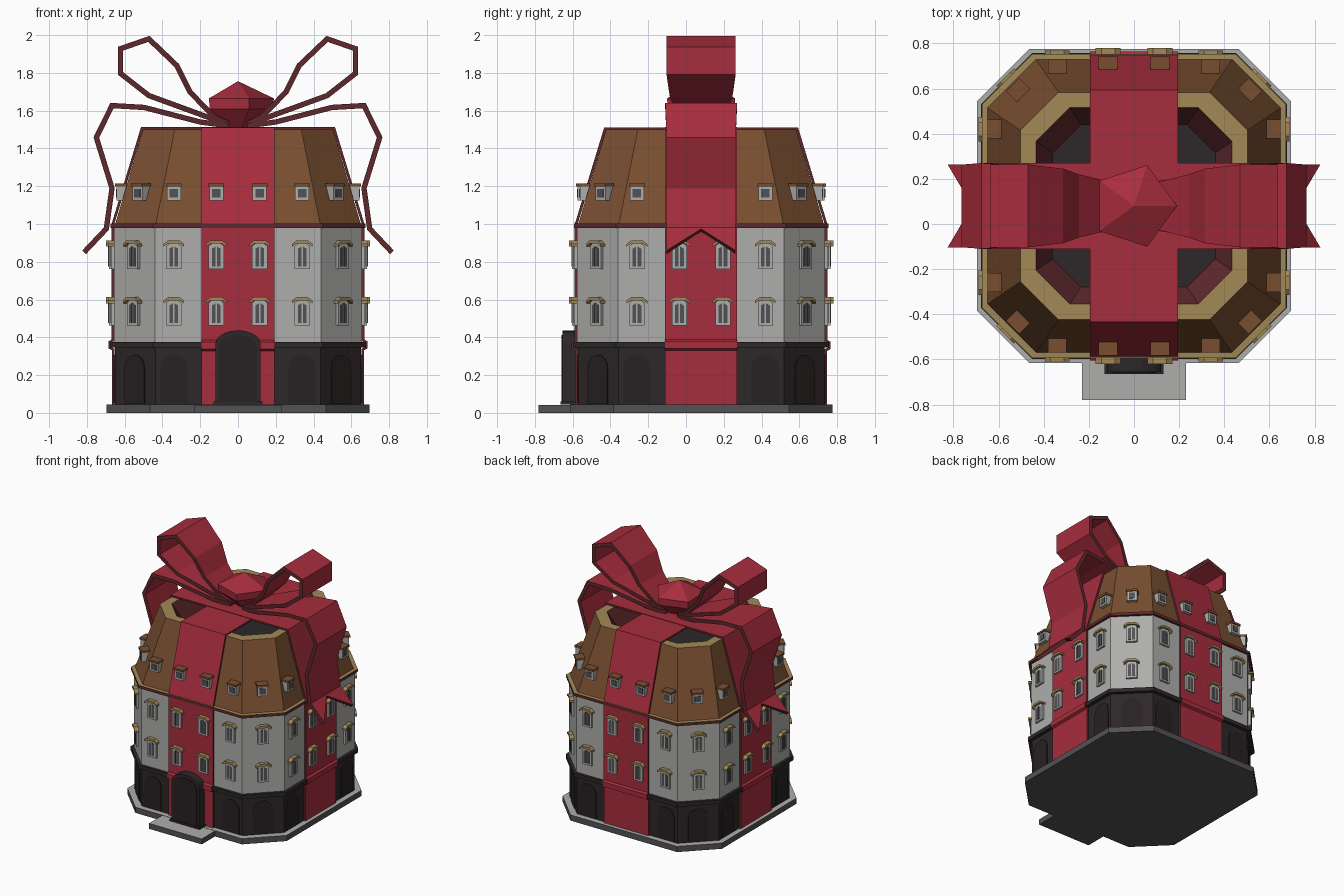
import bpy, bmesh, math
from mathutils import Vector

if "Cube" in bpy.data.objects:
    bpy.data.objects.remove(bpy.data.objects["Cube"])

CY = 0.08  # the building sits slightly behind the origin; the door step balances it


def material(name, r, g, b):
    m = bpy.data.materials.new(name)
    m.diffuse_color = (r, g, b, 1)
    m.use_nodes = True
    m.node_tree.nodes["Principled BSDF"].inputs["Base Color"].default_value = m.diffuse_color
    return m


RED = material("ribbon red", 0.39, 0.026, 0.047)
MAROON = material("maroon", 0.115, 0.022, 0.025)
WALL = material("pale grey", 0.42, 0.42, 0.41)
DARK = material("charcoal", 0.026, 0.020, 0.021)
NICHE = material("niche charcoal", 0.020, 0.015, 0.016)
GOLD = material("dull gold", 0.36, 0.25, 0.095)
BROWN = material("roof brown", 0.19, 0.078, 0.03)
GREY = material("dark grey", 0.085, 0.085, 0.09)


def finish(name, bm, mats):
    bmesh.ops.remove_doubles(bm, verts=bm.verts, dist=0.0005)
    bmesh.ops.recalc_face_normals(bm, faces=bm.faces)
    me = bpy.data.meshes.new(name)
    bm.to_mesh(me)
    bm.free()
    for m in mats:
        me.materials.append(m)
    ob = bpy.data.objects.new(name, me)
    ob.location.y = CY
    bpy.context.collection.objects.link(ob)
    return ob


def octagon(h, c, z):
    """Square of half width h whose corners are cut from c."""
    return [(h, -c, z), (h, c, z), (c, h, z), (-c, h, z),
            (-h, c, z), (-h, -c, z), (-c, -h, z), (c, -h, z)]


def ring(n, r, z):
    return [(r * math.cos(i * math.tau / n), r * math.sin(i * math.tau / n), z) for i in range(n)]


def loft(name, rings, mats, bands=None, caps=(0, 0)):
    """Skin between rings; bands gives the material of each step."""
    bm = bmesh.new()
    rows = [[bm.verts.new(p) for p in r] for r in rings]
    n = len(rows[0])
    for k in range(len(rows) - 1):
        for i in range(n):
            j = (i + 1) % n
            f = bm.faces.new((rows[k][i], rows[k][j], rows[k + 1][j], rows[k + 1][i]))
            f.material_index = bands[k] if bands else 0
    for row, m in ((rows[0], caps[0]), (rows[-1], caps[1])):
        bm.faces.new(row).material_index = m
    return finish(name, bm, mats)


def strip(name, path, widths, thick, axis="x", signs=(1,), notch=False):
    """Ribbon following a path of (distance, z); its cut edges are maroon."""
    bm = bmesh.new()
    pts = [Vector(p) for p in path]
    offs = []
    for i in range(len(pts)):
        a = (pts[i] - pts[max(i - 1, 0)]) if i else pts[1] - pts[0]
        b = (pts[i + 1] - pts[i]) if i < len(pts) - 1 else a
        na, nb = Vector((-a.y, a.x)).normalized(), Vector((-b.y, b.x)).normalized()
        m = (na + nb).normalized()
        offs.append(m * (thick / 2) / max(m.dot(na), 0.5))
    for s in signs:
        grids = []
        for side in (1, -1):
            rows = []
            for i, p in enumerate(pts):
                q = p + offs[i] * side
                row = []
                for w in (-widths[i], 0, widths[i]):
                    e = q
                    if notch and i == len(pts) - 1 and w == 0:
                        e = (pts[i - 1] + offs[i - 1] * side).lerp(q, 0.06)
                    row.append(bm.verts.new((s * e.x, w, e.y) if axis == "x" else (w, s * e.x, e.y)))
                rows.append(row)
            grids.append(rows)
        A, B = grids
        for i in range(len(pts) - 1):
            for g in grids:
                for j in (0, 1):
                    bm.faces.new((g[i][j], g[i + 1][j], g[i + 1][j + 1], g[i][j + 1]))
            for j in (0, 2):
                bm.faces.new((A[i][j], A[i + 1][j], B[i + 1][j], B[i][j])).material_index = 1
        for i in (0, -1):
            for j in (0, 1):
                bm.faces.new((A[i][j], A[i][j + 1], B[i][j + 1], B[i][j])).material_index = 1
    return finish(name, bm, [RED, MAROON])


def prism(bm, pts, angle, u0, z0, d0, d1):
    """Push an outline (u, z) outward from d0 to d1 on the wall facing angle."""
    n = Vector((math.cos(angle), math.sin(angle), 0))
    t = Vector((-n.y, n.x, 0))
    lo, hi = [[bm.verts.new(n * d + t * (u0 + u) + Vector((0, 0, z0 + z))) for u, z in pts] for d in (d0, d1)]
    bm.faces.new(lo)
    bm.faces.new(hi)
    for i in range(len(pts)):
        j = (i + 1) % len(pts)
        bm.faces.new((lo[i], lo[j], hi[j], hi[i]))


def arch(w, z0, spring, top, n=8):
    """Flat-bottomed outline with a curved top."""
    return [(-w, z0), (w, z0)] + [(w * math.cos(math.pi * i / n), spring + (top - spring) * math.sin(math.pi * i / n))
                                  for i in range(n + 1)]


def rect(w, z0, z1):
    return [(-w, z0), (w, z0), (w, z1), (-w, z1)]


def face_slots(h, c):
    """(angle, sideways offset, wall distance, on ribbon) for every window column."""
    for k in range(4):
        a = k * math.pi / 2
        for u in (-0.34, -0.115, 0.115, 0.34):
            yield a, u, h + (0.012 if abs(u) < 0.2 else 0), abs(u) < 0.2
        yield a + math.pi / 4, 0, (h + c) / math.sqrt(2), False


# Pavement and entrance step
for ob in (loft("pavement", [octagon(0.695, 0.465, 0), octagon(0.695, 0.465, 0.045)], [GREY, WALL], [0], (0, 1)),
           loft("entrance_step", [[(-0.23, -0.86, z), (0.23, -0.86, z), (0.23, -0.66, z), (-0.23, -0.66, z)]
                                  for z in (0, 0.043)], [GREY, WALL], [0], (0, 1))):
    pass

# Building storeys
loft("ground_floor", [octagon(0.652, 0.438, 0.045), octagon(0.652, 0.438, 0.36)], [DARK])
loft("floor_band", [octagon(0.678, 0.45, 0.345), octagon(0.678, 0.45, 0.375)], [DARK])
loft("upper_walls", [octagon(0.656, 0.44, 0.37), octagon(0.656, 0.44, 0.985)], [WALL])
loft("cornice", [octagon(0.674, 0.45, 0.98), octagon(0.674, 0.45, 1.002), octagon(0.645, 0.432, 1.004)],
     [MAROON, GOLD], [0, 1])

# Mansard roof with gold rim and sunken well
loft("roof", [octagon(0.65, 0.435, 1.0), octagon(0.503, 0.335, 1.5), octagon(0.435, 0.285, 1.5),
              octagon(0.36, 0.235, 1.36)], [BROWN, GOLD, MAROON, DARK], [0, 1, 2], (0, 3))

# Ribbons wrapped over the building
half = [(0.66, 0.045), (0.66, 0.335), (0.678, 0.345), (0.678, 0.375), (0.662, 0.385), (0.662, 1.0), (0.508, 1.507)]
wrap = half + [(-d, z) for d, z in reversed(half)]
strip("side_ribbon", wrap, [0.19] * len(wrap), 0.014, "x")
strip("front_ribbon", [(d, z - 0.003) for d, z in wrap], [0.194] * len(wrap), 0.014, "y")

# Bow: loops, notched tails and faceted knot
loop = [(0.05, 1.53), (0.13, 1.57), (0.255, 1.70), (0.325, 1.84), (0.472, 1.98), (0.622, 1.928),
        (0.622, 1.797), (0.472, 1.68), (0.13, 1.555), (0.05, 1.525)]
strip("bow_loops", loop, [0.09, 0.11, 0.14, 0.165, 0.183, 0.183, 0.183, 0.165, 0.11, 0.09], 0.028, "x", (1, -1))
tail = [(0.05, 1.52), (0.2, 1.54), (0.497, 1.617), (0.667, 1.627), (0.75, 1.458), (0.667, 1.19), (0.697, 0.975),
        (0.815, 0.85)]
strip("bow_tails", tail, [0.1, 0.125, 0.175, 0.19, 0.183, 0.183, 0.183, 0.183], 0.028, "x", (1, -1), True)
loft("bow_knot", [ring(5, 0.06, 1.5), ring(5, 0.185, 1.61), ring(5, 0.19, 1.665), ring(5, 0.0001, 1.755)][:3],
     [RED])
loft("bow_knot_top", [ring(5, 0.19, 1.665), ring(5, 0.002, 1.755)], [RED])

# Arched niches on the ground floor
bm = bmesh.new()
for a, u, d, ribbon in face_slots(0.652, 0.438):
    if not ribbon:
        prism(bm, arch(0.073, 0.05, 0.24, 0.307), a, u, 0, d - 0.01, d + 0.006)
finish("arched_niches", bm, [NICHE])

# Entrance door
front = -math.pi / 2
bm = bmesh.new()
prism(bm, arch(0.12, 0.045, 0.365, 0.437, 10), front, 0, 0, 0.64, 0.735)
prism(bm, rect(0.13, 0.045, 0.06), front, 0, 0, 0.64, 0.745)
finish("door_surround", bm, [DARK])
bm = bmesh.new()
prism(bm, arch(0.1, 0.06, 0.35, 0.412, 10), front, 0, 0, 0.73, 0.74)
finish("door_panel", bm, [NICHE])

# Windows on two storeys: frames, panes and gold hoods
frames, panes, hoods = bmesh.new(), bmesh.new(), bmesh.new()
hood = [(-0.055, 0.052), (-0.03, 0.068), (0.03, 0.068), (0.055, 0.052), (0.055, 0.066), (0.03, 0.085),
        (-0.03, 0.085), (-0.055, 0.066)]
for a, u, d, ribbon in face_slots(0.656, 0.44):
    for z in (0.528, 0.828):
        prism(frames, [(-0.04, -0.065), (0.04, -0.065), (0.04, 0.055), (0.022, 0.07), (-0.022, 0.07), (-0.04, 0.055)],
              a, u, z, d - 0.01, d + 0.016)
        for s in (-1, 1):
            pane = [(-0.01, -0.052), (0.01, -0.052), (0.01, 0.047 - 0.006 * s), (-0.01, 0.047 + 0.006 * s)]
            prism(panes, pane, a, u + s * 0.0135, z, d + 0.01, d + 0.019)
        prism(hoods, hood, a, u, z, d - 0.01, d + 0.032)

# Dormers on the roof slope; none under the hanging tails
bodies, tops = bmesh.new(), bmesh.new()
for a, u, d, ribbon in face_slots(0.60, 0.405):
    if ribbon and abs(math.cos(a)) > 0.5:
        continue
    prism(bodies, rect(0.037, 1.125, 1.2), a, u, 0, d - 0.05, d + 0.042)
    prism(panes, rect(0.023, 1.14, 1.185), a, u, 0, d + 0.035, d + 0.046)
    prism(tops, rect(0.042, 1.198, 1.214), a, u, 0, d - 0.05, d + 0.05)
finish("window_frames", frames, [WALL])
finish("window_panes", panes, [GREY])
finish("window_hoods", hoods, [GOLD])
finish("dormer_boxes", bodies, [WALL])
finish("dormer_tops", tops, [BROWN])
